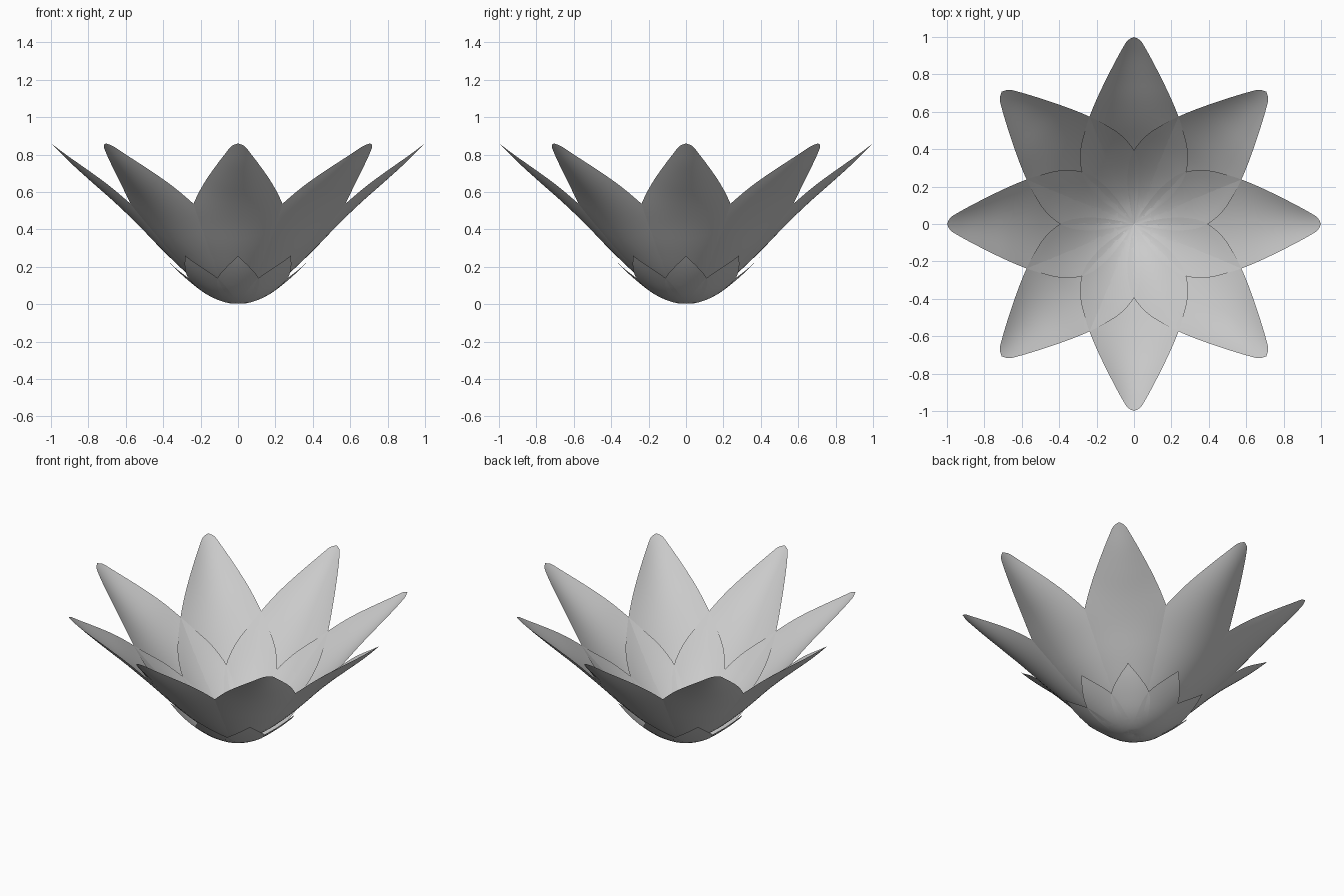
import bpy, bmesh, math

if "Cube" in bpy.data.objects:
    bpy.data.objects.remove(bpy.data.objects["Cube"])


def sample(pts, x):
    """Smooth (cubic Hermite) interpolation through (x, y) points."""
    n = len(pts)

    def slope(i):
        a, b = pts[max(i - 1, 0)], pts[min(i + 1, n - 1)]
        return (b[1] - a[1]) / (b[0] - a[0])

    i = 0
    while i < n - 2 and x > pts[i + 1][0]:
        i += 1
    (x0, y0), (x1, y1) = pts[i], pts[i + 1]
    h = x1 - x0
    t = (x - x0) / h
    if t > 1:
        return y1 + (x - x1) * slope(n - 1)
    return ((2*t**3 - 3*t**2 + 1) * y0 + (t**3 - 2*t**2 + t) * h * slope(i)
            + (3*t**2 - 2*t**3) * y1 + (t**3 - t**2) * h * slope(i + 1))


def leaf_mesh(name, profile, width, curl, rows, cols):
    """Cupped leaf along +x: bowl profile, half width and extra edge lift."""
    bm = bmesh.new()
    r0, r1 = profile[0][0], profile[-1][0]
    grid = []
    for i in range(rows + 1):
        s = i / rows
        r = r0 + (r1 - r0) * math.sin(s * math.pi / 2)   # denser at the tip
        w = max(sample(width, r), 0.0005)
        row = []
        for j in range(cols + 1):
            u = 2 * j / cols - 1
            y = u * w
            z = sample(profile, math.hypot(r, y) if r > 0 else r)
            row.append(bm.verts.new((r, y, z + sample(curl, r) * u * u)))
        grid.append(row)
    for i in range(rows):
        for j in range(cols):
            bm.faces.new((grid[i][j], grid[i + 1][j],
                          grid[i + 1][j + 1], grid[i][j + 1]))
    bmesh.ops.remove_doubles(bm, verts=bm.verts, dist=0.0004)
    for f in bm.faces:
        f.smooth = True
    me = bpy.data.meshes.new(name)
    bm.to_mesh(me)
    bm.free()
    return me


def ring(name, mesh, count):
    for k in range(count):
        ob = bpy.data.objects.new(f"{name}_{k + 1}", mesh)
        ob.rotation_euler.z = k * 2 * math.pi / count
        bpy.context.collection.objects.link(ob)


# Large petals
petal = leaf_mesh(
    "petal",
    [(0, 0.02), (0.12, 0.055), (0.25, 0.145), (0.4, 0.285), (0.535, 0.425),
     (0.66, 0.545), (0.79, 0.66), (0.9, 0.76), (1, 0.86)],
    [(0, 0), (0.06, 0.09), (0.14, 0.19), (0.25, 0.27), (0.38, 0.288),
     (0.5, 0.262), (0.6, 0.228), (0.72, 0.175), (0.85, 0.11), (0.95, 0.055),
     (0.985, 0.03), (1, 0)],
    [(0, 0), (0.25, 0.015), (0.5, 0.02), (0.7, 0.04), (0.85, 0.03), (1, 0)],
    36, 16)
ring("petal", petal, 8)

# Small sepals hugging the underside
sepal = leaf_mesh(
    "sepal",
    [(-0.05, 0.025), (0.02, 0.003), (0.1, 0.02), (0.18, 0.06), (0.27, 0.13),
     (0.34, 0.195), (0.4, 0.26)],
    [(-0.05, 0.01), (0.02, 0.05), (0.1, 0.08), (0.2, 0.11), (0.27, 0.108),
     (0.34, 0.062), (0.4, 0)],
    [(-0.05, 0), (0.1, 0), (0.25, -0.005), (0.4, 0)],
    18, 10)
ring("sepal", sepal, 8)
